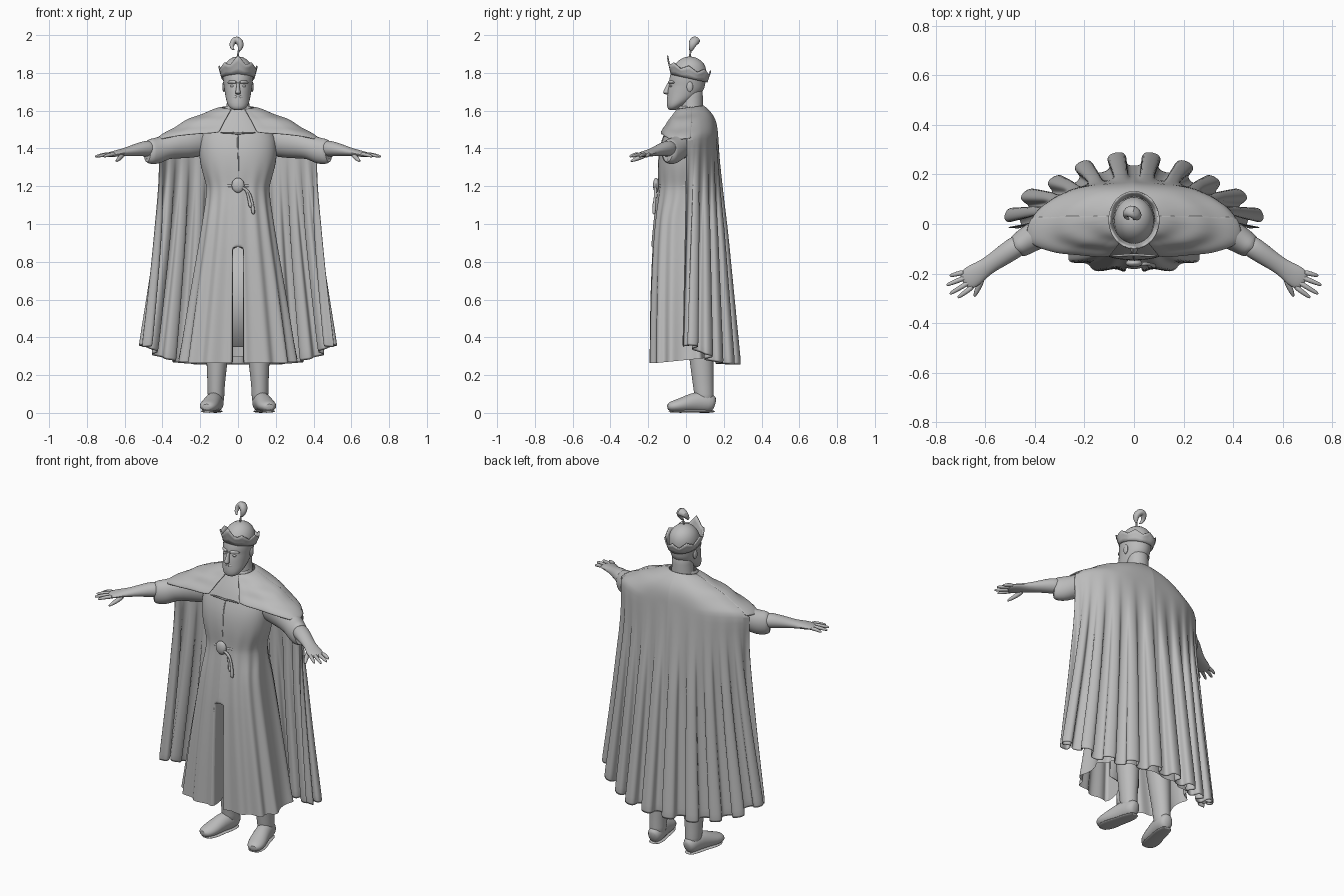
import bpy, bmesh, math
from math import sin, cos, pi, radians
from mathutils import Vector

grey = bpy.data.materials.new("stone grey")
grey.diffuse_color = (0.5, 0.5, 0.5, 1)


def loft(name, rings, closed=True, caps=True, sub=1, mirror=False, thick=0):
    """Skin a list of equally long point rings."""
    n = len(rings[0])
    verts = [tuple(p) for r in rings for p in r]
    faces = []
    for i in range(len(rings) - 1):
        for j in range(n if closed else n - 1):
            k = (j + 1) % n
            faces.append((i * n + j, i * n + k, (i + 1) * n + k, (i + 1) * n + j))
    if closed and caps:
        faces.append(tuple(reversed(range(n))))
        faces.append(tuple(range((len(rings) - 1) * n, len(rings) * n)))
    me = bpy.data.meshes.new(name)
    me.from_pydata(verts, [], faces)
    me.materials.append(grey)
    ob = bpy.data.objects.new(name, me)
    bpy.context.collection.objects.link(ob)
    bpy.ops.object.select_all(action='DESELECT')
    ob.select_set(True)
    bpy.context.view_layer.objects.active = ob
    bm = bmesh.new()
    bm.from_mesh(me)
    bmesh.ops.recalc_face_normals(bm, faces=bm.faces)
    bm.to_mesh(me)
    bm.free()
    bpy.ops.object.shade_smooth_by_angle(angle=radians(50))
    if mirror:
        ob.modifiers.new("mirror", 'MIRROR').use_mirror_merge = False
    if thick:
        m = ob.modifiers.new("thickness", 'SOLIDIFY')
        m.thickness, m.offset = thick, 0
    if sub:
        m = ob.modifiers.new("smooth", 'SUBSURF')
        m.levels = m.render_levels = sub
    return ob


def tube(name, pts, up=(0, 0, 1), n=12, **kw):
    """Path of (x, y, z, side radius, up radius)."""
    c = [Vector(p[:3]) for p in pts]
    rings = []
    for i, p in enumerate(pts):
        d = (c[min(i + 1, len(c) - 1)] - c[max(i - 1, 0)]).normalized()
        s = d.cross(Vector(up)).normalized()
        t = s.cross(d)
        rings.append([c[i] + s * p[3] * cos(2 * pi * j / n) + t * p[-1] * sin(2 * pi * j / n)
                      for j in range(n)])
    return loft(name, rings, **kw)


def stack(name, rows, n=20, **kw):
    """Rows of (z, centre x, centre y, rx, ry) stacked upward."""
    return loft(name, [[(x + rx * cos(2 * pi * j / n), y + ry * sin(2 * pi * j / n), z)
                        for j in range(n)] for z, x, y, rx, ry in rows], **kw)


def lookup(table, k):
    """Smooth (Catmull-Rom) interpolation of table rows on their first column."""
    k = min(max(k, table[0][0]), table[-1][0])
    i = next(i for i in range(len(table) - 1) if k <= table[i + 1][0])
    a, b = table[i], table[i + 1]
    p, q = table[max(i - 1, 0)], table[min(i + 2, len(table) - 1)]
    h = b[0] - a[0]
    t = (k - a[0]) / h
    out = []
    for c in range(1, len(a)):
        ma = (b[c] - p[c]) / (b[0] - p[0]) * h
        mb = (q[c] - a[c]) / (q[0] - a[0]) * h
        out.append((2 * t**3 - 3 * t**2 + 1) * a[c] + (t**3 - 2 * t**2 + t) * ma
                   + (3 * t**2 - 2 * t**3) * b[c] + (t**3 - t**2) * mb)
    return out


def blob(name, loc, r, mirror=False):
    rows = [(loc[2] - r[2] * cos(pi * i / 8), loc[0], loc[1],
             max(r[0] * sin(pi * i / 8), .0005), max(r[1] * sin(pi * i / 8), .0005)) for i in range(9)]
    return stack(name, rows, n=12, sub=1, mirror=mirror)


# robe: z, half width, front depth, back depth, fold depth
ROBE = [(.265, .308, .194, .17, .010), (.6, .256, .19, .16, .008), (.9, .206, .177, .145, .006),
        (1.1, .175, .158, .125, .005), (1.19, .167, .145, .115, .003), (1.25, .182, .146, .115, .002),
        (1.33, .203, .147, .12, 0), (1.42, .206, .135, .125, 0), (1.48, .195, .112, .12, 0),
        (1.54, .14, .088, .1, 0), (1.6, .075, .048, .075, 0), (1.625, .066, .036, .07, 0)]
N = 96
rings = []
for z in (.265, .35, .5, .65, .8, .86, .872, .877, .884, .95, 1.05, 1.12, 1.18, 1.205, 1.25, 1.3, 1.36, 1.42, 1.48,
          1.54, 1.6, 1.625):
    rx, f, b, amp = lookup(ROBE, z)
    box = .6 if z < 1.1 else .8
    ring = []
    for j in range(N + 1):
        a = 2 * pi * j / N
        s, c = sin(a), cos(a)
        k = 1 + amp * cos(14 * a) / .2
        x = rx * k * math.copysign(abs(s) ** .9, s)
        y = -(f if c > 0 else b) * k * math.copysign(abs(c) ** box, c)
        if z < .875:                       # front slit with folded edges
            side = 1 if j < N / 2 else -1
            if j in (0, N):
                x, y = side * .026, -.09
            elif abs(x) < .026 and c > 0:
                x = side * .026
        ring.append((x, y, z + (.03 * max(0, y + .15) / .3 if z < .3 else 0)))
    rings.append(ring)
loft("robe", rings, closed=False)
loft("under_robe", [[(x, -.1 + abs(x) * .2, z) for x in (-.1, -.03, .03, .1)] for z in (.35, .6, .9)],
     closed=False, sub=0, thick=.008)

# shoulder mantle hem by angle from the back: x, y, z
HEM = [(0, 0, .168, 1.46), (35, .22, .145, 1.46), (65, .36, .08, 1.46), (85, .425, .005, 1.45),
       (100, .425, -.07, 1.445), (118, .33, -.112, 1.463), (135, .22, -.125, 1.475),
       (148, .14, -.132, 1.48), (155, .10, -.13, 1.485)]
# cape hem centre line by angle: x, y
CAPE = [(0, 0, .27), (27, .2, .222), (45, .31, .16), (63, .42, .105), (81, .49, .03), (99, .48, -.03)]


def hem(table, a):
    p = lookup(table, abs(a))
    return Vector((math.copysign(p[0], a), *p[1:]))


def shoulder(a, t):
    """Cloth point from the neck (t=0) to the mantle hem (t=1)."""
    r = radians(a)
    neck = Vector((.08 * sin(r), .02 + .07 * cos(r), 1.617 + .01 * cos(r)))
    out = Vector((sin(r) * .5, cos(r), .8))
    bulge = .02 * max(.15, min(1, (150 - abs(a)) / 60))
    fold = .005 * sin(t * 5 * pi) * max(0, 1 - abs(abs(a) - 100) / 60)
    return neck.lerp(hem(HEM, a), t) + out * (bulge * sin(pi * t) + fold)


loft("mantle_front", [[shoulder(80 + 75 * j / 30, i / 12) for j in range(31)] for i in range(13)],
     closed=False, thick=.008, mirror=True)

# cape flowing from neck over the shoulders, folds deepening toward the hem
steps = [j * 1.0 for j in range(-97, 98)]
rings = [[shoulder(a * .88, i / 10) for a in steps] for i in range(10)]
for i in range(14):
    t = i / 13
    ring = []
    for a in steps:
        low = hem(CAPE, a)
        d = hem(CAPE, a + 1.5) - hem(CAPE, a - 1.5)
        d.normalize()
        n = Vector((-d.y, d.x))
        depth = min(1, t * 2.5) * (.2 + .8 * t)
        ph = radians(20 * a)
        off = -n * .034 * cos(ph) * depth + d * .015 * sin(2 * ph) * depth
        low3 = Vector((low.x, low.y, .252 + .11 * min(1, abs(low.x) / .5) ** 5))
        p = shoulder(a * .88, 1).lerp(low3, t)
        p.x *= 1 - .055 * sin(pi * t ** .6)
        ring.append(p + Vector((off.x, off.y, 0)))
    rings.append(ring)
loft("cape", rings, closed=False, thick=.006)

# sleeves, forearms and hands
tube("sleeve", [(.15, .03, 1.45, .08, .095), (.3, 0, 1.43, .075, .085), (.37, -.035, 1.41, .064, .066),
                (.4, -.048, 1.40, .058, .066), (.43, -.065, 1.387, .056, .07), (.46, -.085, 1.383, .051, .07),
                (.485, -.1, 1.385, .045, .058), (.48, -.098, 1.385, .035, .04)], n=20, mirror=True)
tube("forearm", [(.44, -.07, 1.40, .045, .045), (.49, -.1, 1.40, .046, .044), (.54, -.135, 1.392, .041, .034),
                 (.6, -.175, 1.38, .034, .022), (.64, -.203, 1.374, .047, .018),
                 (.675, -.227, 1.367, .046, .014), (.69, -.237, 1.365, .03, .008)], mirror=True)
tips = [(.74, -.208), (.753, -.245), (.74, -.28), (.708, -.295)]
for i, (x, y) in enumerate(tips):
    o = .034 - .0225 * i
    bx, by = .665 + .55 * o, -.222 + .83 * o
    tube("finger", [(bx, by, 1.37, .012), ((bx + x) / 2, (by + y) / 2, 1.368, .011),
                    (x, y, 1.358, .008), (x + .004, y - .003, 1.357, .003)], n=8, mirror=True)
tube("thumb", [(.61, -.2, 1.37, .015), (.622, -.245, 1.352, .014), (.64, -.28, 1.337, .010),
               (.645, -.295, 1.332, .004)], n=8, mirror=True)

# legs and boots
stack("leg", [(.04, .115, .1, .045, .05), (.1, .117, .095, .044, .052), (.16, .115, .09, .047, .056),
              (.25, .112, .085, .055, .063), (.45, .105, .07, .068, .075), (.7, .1, .05, .08, .08)], mirror=True)
tube("boot", [(.112, .155, .045, .02, .03), (.114, .14, .05, .042, .048), (.12, .09, .06, .047, .06),
              (.135, .03, .055, .047, .052), (.15, -.03, .04, .054, .038), (.162, -.075, .034, .047, .03),
              (.166, -.1, .03, .024, .018)], mirror=True)
tube("sole", [(.112, .157, .008, .03, .008), (.12, .09, .008, .045, .008), (.135, .03, .009, .042, .008),
              (.15, -.03, .008, .054, .008), (.164, -.095, .009, .034, .008)], mirror=True)

# neck and head
stack("neck", [(1.53, 0, .03, .08, .065), (1.61, 0, .03, .062, .06), (1.67, 0, .03, .058, .06),
               (1.75, 0, .03, .06, .06)])
stack("head", [(1.602, 0, -.072, .022, .018), (1.615, 0, -.066, .045, .034), (1.64, 0, -.045, .06, .058),
               (1.68, 0, -.012, .068, .088), (1.72, 0, .002, .074, .098), (1.735, 0, .006, .076, .094),
               (1.76, 0, .008, .08, .1), (1.81, 0, .016, .083, .096), (1.85, 0, .02, .07, .078),
               (1.875, 0, .02, .045, .05), (1.887, 0, .02, .015, .015)], n=24)
stack("nose", [(1.685, 0, -.098, .008, .01), (1.692, 0, -.105, .018, .02), (1.705, 0, -.103, .012, .017),
               (1.735, 0, -.092, .008, .012), (1.75, 0, -.088, .008, .01)], n=10)
tube("moustache", [(0, -.096, 1.676, .01), (.02, -.09, 1.672, .01), (.042, -.07, 1.655, .006),
                   (.046, -.066, 1.64, .002)], n=8, mirror=True)
tube("brow", [(.006, -.09, 1.748, .009), (.03, -.085, 1.755, .01), (.058, -.06, 1.748, .006)], n=8, mirror=True)
blob("eye", (.03, -.078, 1.73), (.013, .009, .007), mirror=True)
blob("ear", (.075, .02, 1.727), (.009, .018, .028), mirror=True)

# crown: tilted flared band with points, tallest in front
M = 64
rings = []
for i in range(4):
    t = i / 3
    ring = []
    for j in range(M):
        a = 2 * pi * j / M
        point = abs((j % 8) - 4) / 4
        front = max(0, 1 - min(j, M - j) / 6)
        h = .042 + .024 * point + .03 * front
        y = .016 - (.094 + .02 * t) * cos(a)
        ring.append(((.084 + .016 * t) * sin(a), y, 1.775 - .22 * y + h * t))
    rings.append(ring)
loft("crown", rings, caps=False, sub=0, thick=.007)

# curled plume on its stem
tube("plume_stem", [(0, .02, 1.88, .006), (0, .022, 1.9, .005), (.005, .026, 1.93, .006)], up=(0, 1, 0), n=8)
tube("plume", [(.004, .026, 1.912, .006), (.016, .03, 1.938, .016, .018), (.012, .038, 1.962, .022, .026),
               (-.006, .052, 1.977, .024, .028), (-.026, .052, 1.968, .02, .022), (-.036, .038, 1.945, .013),
               (-.03, .024, 1.926, .008), (-.018, .018, 1.922, .003)], up=(0, 1, 0), n=12)

# belt, knot, tassels, chest seam and clasp cord
stack("belt", [(1.192, 0, -.015, .165, .13), (1.197, 0, -.015, .17, .134), (1.208, 0, -.015, .17, .134),
               (1.213, 0, -.015, .165, .13)], n=40)
blob("belt_knot", (0, -.158, 1.205), (.036, .018, .04))
for dx, low in ((0, 1.05), (-.014, 1.085)):
    tube("belt_tassel", [(.015, -.165, 1.195, .008), (.045, -.16, 1.185, .009), (.066 + dx, -.163, 1.155, .007),
                         (.076 + dx, -.166, 1.11, .008), (.08 + dx, -.17, low + .015, .012),
                         (.082 + dx, -.17, low, .006)], up=(0, 1, 0), n=8)
tube("chest_seam", [(0, -.145, 1.24, .004), (.004, -.147, 1.33, .004), (-.003, -.135, 1.42, .004),
                    (0, -.112, 1.48, .004)], up=(0, 1, 0), n=6)
tube("clasp_cord", [(-.1, -.13, 1.484, .005), (-.03, -.125, 1.484, .005), (0, -.125, 1.476, .006),
                    (.03, -.125, 1.484, .005), (.1, -.13, 1.484, .005)], n=8)
